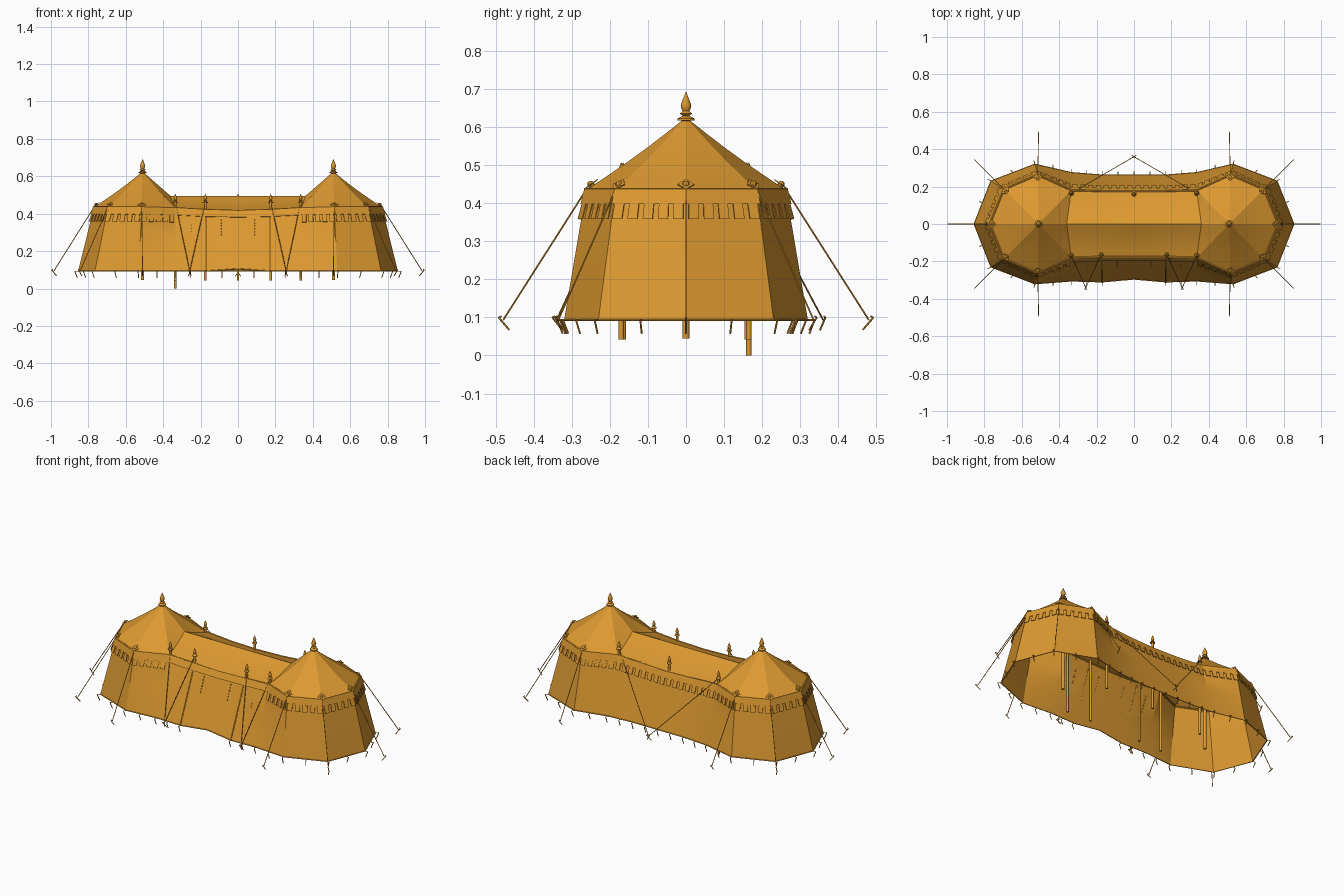
import bpy, bmesh, math
from mathutils import Vector, Matrix

if "Cube" in bpy.data.objects:
    bpy.data.objects.remove(bpy.data.objects["Cube"])

# one warm canvas colour for everything
GOLD = (0.72, 0.32, 0.03, 1)
canvas = bpy.data.materials.new("golden canvas")
canvas.use_nodes = True
canvas.diffuse_color = GOLD
canvas.node_tree.nodes["Principled BSDF"].inputs["Base Color"].default_value = GOLD


def finish(name, bm, smooth=None, thick=0):
    bmesh.ops.remove_doubles(bm, verts=bm.verts, dist=0.0002)
    bmesh.ops.recalc_face_normals(bm, faces=bm.faces)
    me = bpy.data.meshes.new(name)
    bm.to_mesh(me)
    bm.free()
    me.materials.append(canvas)
    ob = bpy.data.objects.new(name, me)
    bpy.context.collection.objects.link(ob)
    if thick:
        mod = ob.modifiers.new("thickness", 'SOLIDIFY')
        mod.thickness = thick
        mod.offset = 0
    if smooth:
        bpy.ops.object.select_all(action='DESELECT')
        ob.select_set(True)
        bpy.context.view_layer.objects.active = ob
        bpy.ops.object.shade_smooth_by_angle(angle=math.radians(smooth))
    return ob


def rod(bm, a, b, r, sides=6):
    a, b = Vector(a), Vector(b)
    d = b - a
    m = Matrix.Translation((a + b) / 2) @ d.to_track_quat('Z', 'Y').to_matrix().to_4x4()
    bmesh.ops.create_cone(bm, cap_ends=True, segments=sides, radius1=r, radius2=r,
                          depth=d.length, matrix=m)


def lathe(bm, profile, loc, scale=1, sides=12):
    rings = [[bm.verts.new(Vector(loc) + scale * Vector((r * math.cos(a), r * math.sin(a), z)))
              for a in (math.tau * i / sides for i in range(sides))] for r, z in profile]
    for lo, hi in zip(rings, rings[1:]):
        for i in range(sides):
            j = (i + 1) % sides
            bm.faces.new((lo[i], lo[j], hi[j], hi[i]))


def skin(name, tops, bots, steps, sag, smooth):
    # closed sheet stretched between two loops of points
    bm = bmesh.new()
    cols = []
    for p, q in zip(tops, bots):
        col = []
        for k in range(steps + 1):
            t = k / steps
            v = p.lerp(q, t)
            v.z -= sag * math.sin(math.pi * t)
            col.append(bm.verts.new(v))
        cols.append(col)
    for c, d in zip(cols, cols[1:] + cols[:1]):
        for k in range(steps):
            bm.faces.new((c[k], c[k + 1], d[k + 1], d[k]))
    bmesh.ops.remove_doubles(bm, verts=bm.verts, dist=0.0002)
    bmesh.ops.dissolve_degenerate(bm, edges=bm.edges, dist=0.0002)
    return finish(name, bm, smooth)


def mirrored(half):
    pts = [Vector(p) for p in half]
    return pts + [Vector((-p.x, p.y, p.z)) for p in pts[-2:0:-1]]


# outlines, from front centre round the left end to back centre
EAVE = mirrored([(0, -.175, .415), (.17, -.175, .42), (.335, -.18, .43), (.515, -.262, .435),
                 (.695, -.185, .435), (.77, 0, .435), (.695, .185, .435), (.515, .262, .435),
                 (.335, .18, .43), (.17, .175, .42), (0, .175, .415)])
HEM = mirrored([(0, -.295, .105), (.17, -.31, .093), (.335, -.305, .093), (.53, -.32, .093),
                (.765, -.23, .093), (.855, 0, .093), (.765, .23, .093), (.53, .32, .093),
                (.335, .275, .093), (.17, .262, .093), (0, .262, .093)])
COUNT = len(EAVE)

# walls
skin("tent_wall", EAVE, HEM, 4, 0, 15)

# roof: ridge in the middle, a faceted cone at each end
tops, bots = [], []
for p in EAVE:
    s = 1 if p.x > 0 else -1
    saddle, apex = Vector((s * .36, 0, .495)), Vector((s * .51, 0, .625))
    if abs(p.x) < .2:
        options = [Vector((p.x, 0, .495))]
    elif abs(p.x) < .4:
        options = [saddle, apex] if s * p.y < 0 else [apex, saddle]
    else:
        options = [apex]
    for top in options:
        tops.append(top)
        bots.append(p)
skin("tent_roof", tops, bots, 5, 0.006, 15)

# valance with square tabs
bm = bmesh.new()
for i in range(COUNT):
    j = (i + 1) % COUNT
    a, b, c, d = EAVE[i], EAVE[j], HEM[i], HEM[j]

    def on_wall(t, f):
        # follows the wall, pushed a little outwards
        top, low = a.lerp(b, t), c.lerp(d, t)
        out = Vector((low.x - top.x, low.y - top.y, 0)).normalized()
        return top.lerp(low, f) + out * (.004 + .03 * f)

    def panel(t0, t1, f0, f1):
        bm.faces.new([bm.verts.new(on_wall(t, f))
                      for t, f in ((t0, f0), (t1, f0), (t1, f1), (t0, f1))])

    panel(0, 1, 0, .11)
    door_side = a.y < 0 and b.y < 0 and max(abs(a.x), abs(b.x)) < .4
    if not door_side:
        n = max(2, round((b - a).length / .043))
        for k in range(n):
            panel((k + .18) / n, (k + .82) / n, .11, .225)
finish("valance", bm, thick=.003)

# rolled edges along eave and hem
for name, loop, r in (("eave_rope", EAVE, .005), ("hem_rope", HEM, .003)):
    bm = bmesh.new()
    for i in range(COUNT):
        rod(bm, loop[i], loop[(i + 1) % COUNT], r)
    finish(name, bm, 40)

# poles
SIDE_POLES = [(-.335, .165), (.335, .165), (0, .16), (-.335, -.17), (.335, -.17),
              (-.175, -.165), (.175, -.165)]
bm = bmesh.new()
for s in (-1, 1):
    rod(bm, (s * .51, 0, .045), (s * .51, 0, .62), .009, 10)
for x, y in SIDE_POLES:
    foot = 0 if (x < -.3 and y > 0) else .042
    rod(bm, (x, y, foot), (x, y, .465), .007, 10)
finish("poles", bm, 40)

# turned finials
PROFILE = [(.002, 0), (.022, .002), (.022, .007), (.009, .014), (.016, .02), (.009, .026),
           (.012, .032), (.014, .042), (.008, .058), (.0005, .077)]
bm = bmesh.new()
for s in (-1, 1):
    lathe(bm, PROFILE, (s * .51, 0, .615))
for x, y in SIDE_POLES:
    lathe(bm, PROFILE, (x, y, .457), .65)
finish("finials", bm, 40)

# diamond patches and knobs at the corners of the end roofs
bm = bmesh.new()
corners = [p for p in EAVE if abs(p.x) > .4]
for p in corners:
    up = (Vector((math.copysign(.51, p.x), 0, .625)) - p).normalized()
    side = up.cross(Vector((0, 0, 1))).normalized()
    lift = side.cross(up)
    mid = p + up * .018 + lift * (.004 if lift.z > 0 else -.004)
    bm.faces.new([bm.verts.new(mid + v * .022) for v in (up, side, -up, -side)])
    bmesh.ops.create_uvsphere(bm, u_segments=8, v_segments=6, radius=.008,
                              matrix=Matrix.Translation(mid))
finish("corner_patches", bm, thick=.003)

# guy ropes and their pegs
lines = []
for p in corners:
    if abs(p.x) > .75:
        end = (math.copysign(.985, p.x), 0)
    elif abs(p.x) > .6:
        end = (math.copysign(.845, p.x), math.copysign(.335, p.y))
    else:
        end = (math.copysign(.51, p.x), math.copysign(.48, p.y))
    lines.append((p, end))
for s in (-1, 1):
    lines += [(Vector((s * .335, -.17, .46)), (s * .258, -.34)),
              (Vector((s * .175, -.165, .46)), (s * .258, -.34)),
              (Vector((s * .335, .165, .46)), (0, .36))]
ropes, pegs = bmesh.new(), bmesh.new()
for p, (x, y) in lines:
    rod(ropes, p, (x, y, .093), .0022)
    out = Vector((x - p.x, y - p.y, 0)).normalized()
    foot = Vector((x, y, .085))
    head = foot + out * .012 + Vector((0, 0, .015))
    rod(pegs, foot - out * .016 - Vector((0, 0, .018)), head, .0025)
    rod(pegs, head, head - out * .008 + Vector((0, 0, .003)), .002)
finish("guy_ropes", ropes, 40)

# short pegs around the hem
for i in range(COUNT):
    for t in (0, .5):
        p = HEM[i].lerp(HEM[(i + 1) % COUNT], t)
        e = EAVE[i].lerp(EAVE[(i + 1) % COUNT], t)
        if p.y < 0 and abs(p.x) < .16:
            continue
        out = Vector((p.x - e.x, p.y - e.y, 0)).normalized()
        rod(pegs, p + out * .018, p + out * .004 - Vector((0, 0, .036)), .0025)
        rod(pegs, p, p + out * .018, .002)
finish("pegs", pegs, 40)

# door edges and lacing toggles on the front wall
seams, toggles = bmesh.new(), bmesh.new()
for s in (-1, 1):
    top, low = Vector((s * .17, -.18, .41)), Vector((s * .17, -.314, .095))
    rod(seams, top, low, .0035)
    for x in (.09, .25):
        for k in range(6):
            t = .14 + .05 * k
            y, z = top.lerp(low, t).yz
            rod(toggles, (s * x, y + .002, z - .004), (s * x, y + .002, z + .004), .002)
finish("door_seams", seams, 40)
finish("door_toggles", toggles)
